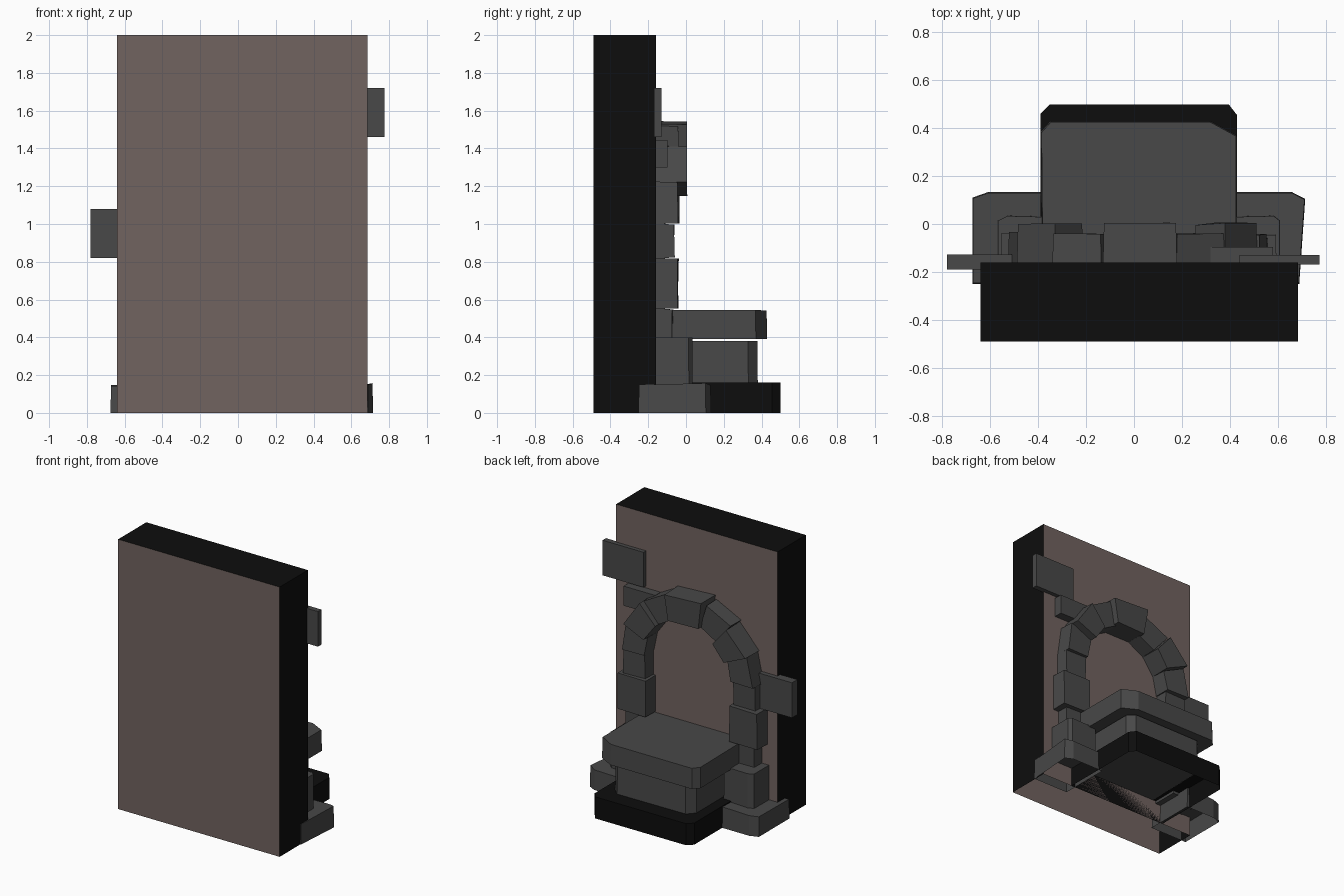
import bpy, bmesh, math, random
from mathutils import Vector

random.seed(4)
cube = bpy.data.objects.get("Cube")
if cube:
    bpy.data.objects.remove(cube, do_unlink=True)


def material(name, colour):
    m = bpy.data.materials.new(name)
    m.use_nodes = True
    m.diffuse_color = (*colour, 1)
    m.node_tree.nodes["Principled BSDF"].inputs["Base Color"].default_value = (*colour, 1)
    return m


PLASTER = material("brown plaster", (0.165, 0.125, 0.115))
STONE = material("grey stone", (0.065, 0.065, 0.065))
BLACK = material("black stone", (0.004, 0.004, 0.004))


def finish(name, bm, *mats):
    mesh = bpy.data.meshes.new(name)
    bm.to_mesh(mesh)
    bm.free()
    for m in mats:
        mesh.materials.append(m)
    ob = bpy.data.objects.new(name, mesh)
    bpy.context.collection.objects.link(ob)
    return ob


def prism(name, outline, depth, mat=STONE, axis="z", open_start=False, taper=1.0, jitter=0.0):
    """Extrude an outline along z (outline in xy) or along y (outline in xz)."""
    bm = bmesh.new()
    mid = sum((Vector(p) for p in outline), Vector((0, 0))) / len(outline)
    rings = []
    for d, scale in zip(depth, (1.0, taper)):
        ring = []
        for p in outline:
            a, b = mid + (Vector(p) - mid) * scale
            wob = random.uniform(-jitter, jitter) if d == depth[1] else 0
            ring.append(bm.verts.new((a, b, d + wob) if axis == "z" else (a, d + wob, b)))
        rings.append(ring)
    n = len(outline)
    for i in range(n):
        j = (i + 1) % n
        bm.faces.new((rings[0][i], rings[0][j], rings[1][j], rings[1][i]))
    bm.faces.new(rings[1])
    if not open_start:
        bm.faces.new(rings[0][::-1])
    bmesh.ops.recalc_face_normals(bm, faces=bm.faces)
    return finish(name, bm, mat)


def rect(a0, a1, b0, b1):
    return [(a0, b0), (a1, b0), (a1, b1), (a0, b1)]


# Arch layout shared by the niche and the stones
CX, CZ, R_IN, R_OUT = 0.02, 1.0, 0.365, 0.545


def arc(radius, degrees):
    t = math.radians(degrees)
    return (CX + radius * math.cos(t), CZ + radius * math.sin(t))


# Wall with an arched niche in its rear face, open underneath
X0, X1, Y0, Y1, TOP, SILL, NICHE = -0.64, 0.685, -0.49, -0.16, 2.0, 0.42, -0.31
bm = bmesh.new()


def v(x, y, z):
    return bm.verts.new((x, y, z))


front = [v(x, Y0, z) for x, z in rect(X0, X1, 0, TOP)]
back = [v(x, Y1, z) for x, z in rect(X0, X1, 0, TOP)]
sills = [v(X0, Y1, SILL), v(X1, Y1, SILL)]
arch = [(CX + R_IN, SILL)] + [arc(R_IN, a) for a in range(0, 181, 20)] + [(CX - R_IN, SILL)]
rim = [v(x, Y1, z) for x, z in arch]
deep = [v(x, NICHE, z) for x, z in arch]

bm.faces.new(front)
bm.faces.new([sills[1], back[2], back[3], sills[0]] + rim[::-1])
bm.faces.new([back[0], sills[0]] + rim[::-1] + [sills[1], back[1]])
bm.faces.new(deep)
for i in range(len(rim)):
    j = (i + 1) % len(rim)
    bm.faces.new((rim[i], rim[j], deep[j], deep[i]))
sides = [
    bm.faces.new((front[0], front[3], back[3], sills[0], back[0])),
    bm.faces.new((front[1], back[1], sills[1], back[2], front[2])),
    bm.faces.new((front[3], front[2], back[2], back[3])),
]
for f in sides:
    f.material_index = 1
bmesh.ops.recalc_face_normals(bm, faces=bm.faces)
finish("wall", bm, PLASTER, BLACK)

# Arch stones: keystone in the middle, three wedges on each side
edges = [0, 24, 49, 73, 107, 131, 156, 180]
fronts = [-0.04, 0.0, -0.035, 0.0, -0.045, 0.0, -0.04]
for k, y in enumerate(fronts):
    a, b = edges[k], edges[k + 1]
    grow = random.uniform(-0.015, 0.015)
    wedge = [arc(R_IN - 0.01, a), arc(R_OUT + grow, a), arc(R_OUT - grow, b), arc(R_IN - 0.01, b)]
    if k == 3:
        wedge = [(0.15, 1.34), (0.18, 1.53), (-0.13, 1.545), (-0.1, 1.34)]
    prism("arch_stone_%d" % (k + 1), wedge, (-0.18, y), axis="y", taper=0.97, jitter=0.008)

# Straight jamb stones beneath the arch
for side, name in ((1, "left"), (-1, "right")):
    for part, inner, outer, z0, z1, y in (
        ("upper", 0.36, 0.54, 0.82, 1.0, -0.065),
        ("lower", 0.34, 0.575, 0.55, 0.82, -0.045),
        ("foot", 0.36, 0.53, 0.39, 0.55, -0.07),
    ):
        xs = sorted((CX + side * inner, CX + side * outer))
        prism("%s_%s_jamb" % (name, part), rect(*xs, z0, z1), (-0.18, y),
              axis="y", taper=0.98, jitter=0.007)

# Loose stones set in the wall face
for name, box, depth in (
    ("left_high_plate", rect(0.44, 0.775, 1.46, 1.72), (-0.17, -0.13)),
    ("left_shoulder_stone", rect(0.32, 0.58, 1.3, 1.445), (-0.18, -0.097)),
    ("right_plate", rect(-0.78, -0.51, 0.82, 1.08), (-0.19, -0.127)),
):
    prism(name, box, depth, axis="y")

# Hearth: black base, step and projecting slab
prism("black_base", [(-0.39, -0.16), (0.43, -0.16), (0.43, 0.455), (0.395, 0.5),
                     (-0.35, 0.5), (-0.39, 0.46)], (0, 0.16), BLACK, open_start=True)
prism("step", [(-0.31, -0.3), (0.35, -0.3), (0.35, 0.33), (0.3, 0.38),
               (-0.26, 0.375), (-0.31, 0.32)], (0.16, 0.38), taper=0.99)
prism("slab", [(-0.385, -0.16), (-0.34, -0.305), (0.38, -0.305), (0.43, -0.16), (0.43, 0.37),
               (0.32, 0.43), (-0.35, 0.43), (-0.39, 0.385)], (0.39, 0.543), taper=0.99, jitter=0.003)

# Stepped stones on either side of the hearth
prism("left_base_stone", [(0.4, -0.25), (0.69, -0.25), (0.715, 0.105), (0.66, 0.133), (0.4, 0.133)],
      (0, 0.15), open_start=True, taper=0.98, jitter=0.008)
prism("right_base_stone", [(-0.675, -0.25), (-0.37, -0.25), (-0.37, 0.133), (-0.61, 0.133), (-0.675, 0.11)],
      (0, 0.15), open_start=True, taper=0.98, jitter=0.008)
prism("left_plinth", [(0.37, -0.18), (0.61, -0.18), (0.61, 0.015), (0.585, 0.035), (0.37, 0.03)],
      (0.14, 0.4), taper=0.98)
prism("right_plinth", [(-0.57, -0.18), (-0.33, -0.18), (-0.33, 0.03), (-0.53, 0.035), (-0.57, 0.015)],
      (0.14, 0.4), taper=0.98)
